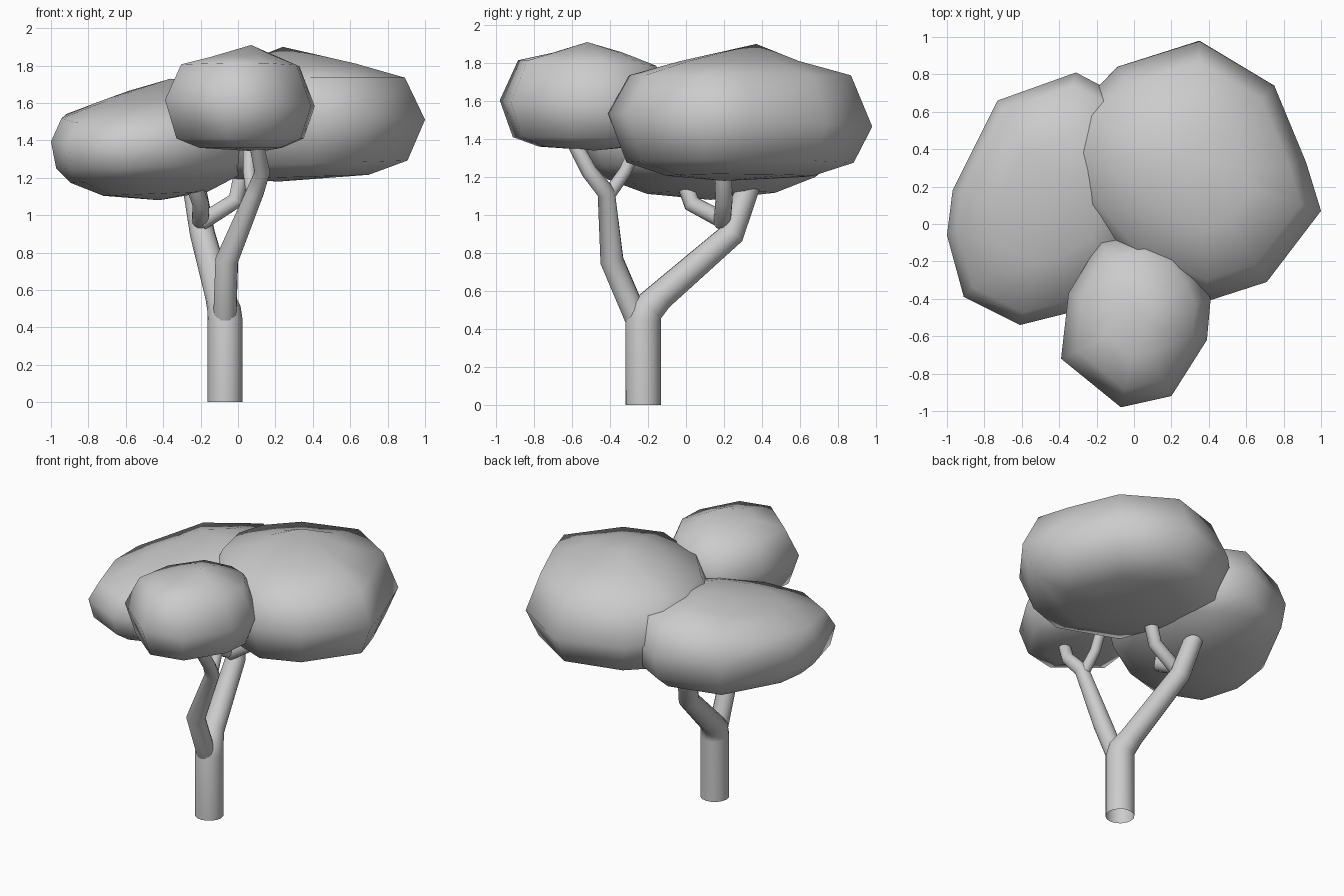
import bpy, bmesh, math


def finish(obj, angle):
    bpy.ops.object.select_all(action='DESELECT')
    obj.select_set(True)
    bpy.context.view_layer.objects.active = obj
    if obj.type == 'CURVE':
        bpy.ops.object.convert(target='MESH')
    bpy.ops.object.shade_smooth_by_angle(angle=math.radians(angle))


def limb(name, points):
    """Open round tube through (x, y, z, radius) points."""
    cu = bpy.data.curves.new(name, 'CURVE')
    cu.dimensions = '3D'
    cu.bevel_depth = 1.0
    cu.bevel_resolution = 6
    sp = cu.splines.new('POLY')
    sp.points.add(len(points) - 1)
    for p, (x, y, z, r) in zip(sp.points, points):
        p.co = (x, y, z, 1)
        p.radius = r
    obj = bpy.data.objects.new(name, cu)
    bpy.context.collection.objects.link(obj)
    finish(obj, 60)


def foliage(name, outline, centre, rings, bottom, top):
    """Low-poly clump: the plan outline lofted through (scale, z, x tilt, y tilt) rings."""
    bm = bmesh.new()
    cx, cy = centre
    n = len(outline)
    loops = []
    for s, z, tx, ty in rings:
        loops.append([bm.verts.new((cx + (x - cx) * s, cy + (y - cy) * s,
                                    z + tx * (x - cx) * s + ty * (y - cy) * s))
                      for x, y in outline])
    for a, b in zip(loops, loops[1:]):
        for i in range(n):
            j = (i + 1) % n
            bm.faces.new((a[i], a[j], b[j], b[i]))
    for pole, ring in ((bottom, loops[0]), (top, loops[-1])):
        v = bm.verts.new(pole)
        for i in range(n):
            bm.faces.new((ring[i], ring[(i + 1) % n], v))
    bmesh.ops.recalc_face_normals(bm, faces=bm.faces)
    me = bpy.data.meshes.new(name)
    bm.to_mesh(me)
    bm.free()
    obj = bpy.data.objects.new(name, me)
    bpy.context.collection.objects.link(obj)
    finish(obj, 75)


# Trunk bending into the back branch
limb("trunk", [(-0.07, -0.225, 0, 0.094), (-0.07, -0.225, 0.44, 0.094),
               (-0.075, -0.21, 0.50, 0.09), (-0.10, -0.14, 0.57, 0.076),
               (-0.19, 0.24, 0.90, 0.067), (-0.25, 0.36, 1.24, 0.06)])

# Front branch and the forks
limb("front_branch", [(-0.07, -0.262, 0.46, 0.062), (-0.06, -0.39, 0.76, 0.062),
                      (0.09, -0.42, 1.12, 0.048), (0.13, -0.51, 1.23, 0.042),
                      (0.09, -0.61, 1.42, 0.038)])
limb("front_fork", [(0.08, -0.41, 1.10, 0.036), (0.06, -0.32, 1.23, 0.034),
                    (0.06, -0.26, 1.36, 0.034)])
limb("back_fork_right", [(-0.20, 0.19, 0.96, 0.045), (-0.01, 0.20, 1.08, 0.045),
                         (0.03, 0.195, 1.26, 0.045)])
limb("back_fork_front", [(-0.20, 0.20, 0.97, 0.045), (-0.20, 0.03, 1.06, 0.045),
                         (-0.25, -0.02, 1.20, 0.042)])

# Foliage clumps
foliage("right_foliage",
        [(-0.37, 0.40), (-0.30, 0.08), (-0.04, -0.22), (0.40, -0.41), (0.71, -0.31),
         (1.0, 0.07), (0.92, 0.33), (0.75, 0.74), (0.35, 0.98), (-0.09, 0.84), (-0.30, 0.62)],
        (0.33, 0.28),
        [(0.55, 1.205, 0.03, 0), (0.86, 1.275, 0.03, 0), (1.0, 1.50, 0, -0.05),
         (0.84, 1.735, 0, 0), (0.45, 1.81, 0, 0)],
        (0.22, 0.2, 1.18), (0.24, 0.37, 1.90))
foliage("left_foliage",
        [(-1.0, -0.06), (-0.91, -0.39), (-0.61, -0.54), (-0.33, -0.47), (-0.02, -0.28),
         (0.12, 0.08), (0.10, 0.48), (-0.12, 0.71), (-0.31, 0.81), (-0.73, 0.66), (-0.97, 0.18)],
        (-0.44, 0.13),
        [(0.50, 1.115, 0.04, 0), (0.81, 1.195, 0.05, 0), (0.95, 1.27, 0.03, 0.02),
         (1.0, 1.42, 0.03, 0.05), (0.90, 1.575, 0.08, 0.10), (0.5, 1.65, 0.12, 0.12)],
        (-0.42, 0.13, 1.08), (-0.36, 0.28, 1.73))
foliage("front_foliage",
        [(-0.39, -0.72), (-0.35, -0.37), (-0.18, -0.09), (0.07, -0.06), (0.24, -0.13),
         (0.35, -0.27), (0.41, -0.40), (0.39, -0.62), (0.20, -0.92), (-0.07, -0.98)],
        (0.02, -0.52),
        [(0.55, 1.36, 0, 0), (0.85, 1.41, 0, 0), (1.0, 1.60, -0.04, 0),
         (0.79, 1.80, 0, -0.04), (0.4, 1.855, 0.05, 0)],
        (0.12, -0.48, 1.34), (0.07, -0.52, 1.91))
